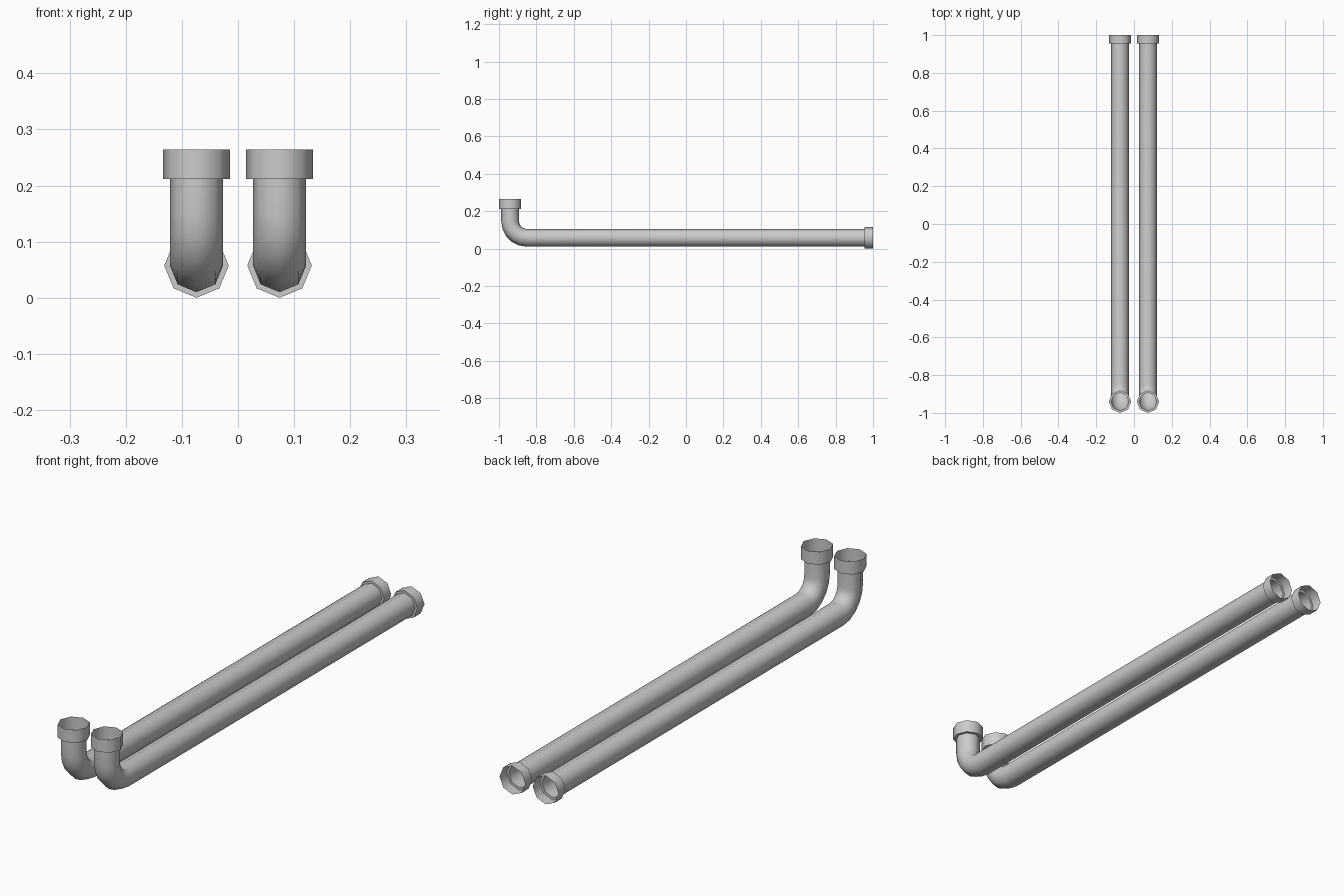
import bpy, bmesh
from math import sin, cos, pi, radians
from mathutils import Vector

cube = bpy.data.objects.get("Cube")
if cube:
    bpy.data.objects.remove(cube, do_unlink=True)

SIDES = 8
PIPE_R = 0.0475
TOP_R, END_R = 0.0595, 0.0575      # collar radii
PIPE_X = 0.074                     # pipe offset from the centre line
UP_Y, RUN_Z = -0.9405, 0.0575      # axes of the upright and the long run
TOP_Z, BEND_R, BEND_STEPS = 0.264, 0.09, 5
COLLAR_TOP, COLLAR_END = 0.052, 0.045

metal = bpy.data.materials.new("pipe grey")
metal.use_nodes = True
grey = (0.6, 0.6, 0.6, 1)
metal.diffuse_color = grey
bsdf = metal.node_tree.nodes["Principled BSDF"]
bsdf.inputs["Base Color"].default_value = grey
bsdf.inputs["Roughness"].default_value = 0.6


def sweep(name, x, stations):
    """Skin open rings; each station is (y, z, turn angle, radius)."""
    bm = bmesh.new()
    rings = []
    for y, z, t, r in stations:
        centre, side, up = Vector((x, y, z)), Vector((1, 0, 0)), Vector((0, cos(t), sin(t)))
        angles = [2 * pi * i / SIDES for i in range(SIDES)]
        rings.append([bm.verts.new(centre + r * (cos(a) * side + sin(a) * up)) for a in angles])
    for a, b in zip(rings, rings[1:]):
        for i in range(SIDES):
            j = (i + 1) % SIDES
            bm.faces.new((a[i], b[i], b[j], a[j])).smooth = True
    mesh = bpy.data.meshes.new(name)
    bm.to_mesh(mesh)
    bm.free()
    mesh.set_sharp_from_angle(angle=radians(60))
    mesh.materials.append(metal)
    obj = bpy.data.objects.new(name, mesh)
    bpy.context.collection.objects.link(obj)


# Upright collar: open rim, wall, then the step down to the pipe
collar_z = TOP_Z - COLLAR_TOP
path = [(UP_Y, TOP_Z, 0, TOP_R), (UP_Y, collar_z, 0, TOP_R), (UP_Y, collar_z, 0, PIPE_R)]

# Elbow
for k in range(BEND_STEPS + 1):
    t = pi / 2 * k / BEND_STEPS
    path.append((UP_Y + BEND_R * (1 - cos(t)), RUN_Z + BEND_R * (1 - sin(t)), t, PIPE_R))

# Long run and end collar
collar_y = 1 - COLLAR_END
path += [(collar_y, RUN_Z, pi / 2, PIPE_R), (collar_y, RUN_Z, pi / 2, END_R), (1, RUN_Z, pi / 2, END_R)]

for name, sign in (("left_pipe", 1), ("right_pipe", -1)):
    sweep(name, sign * PIPE_X, path)
